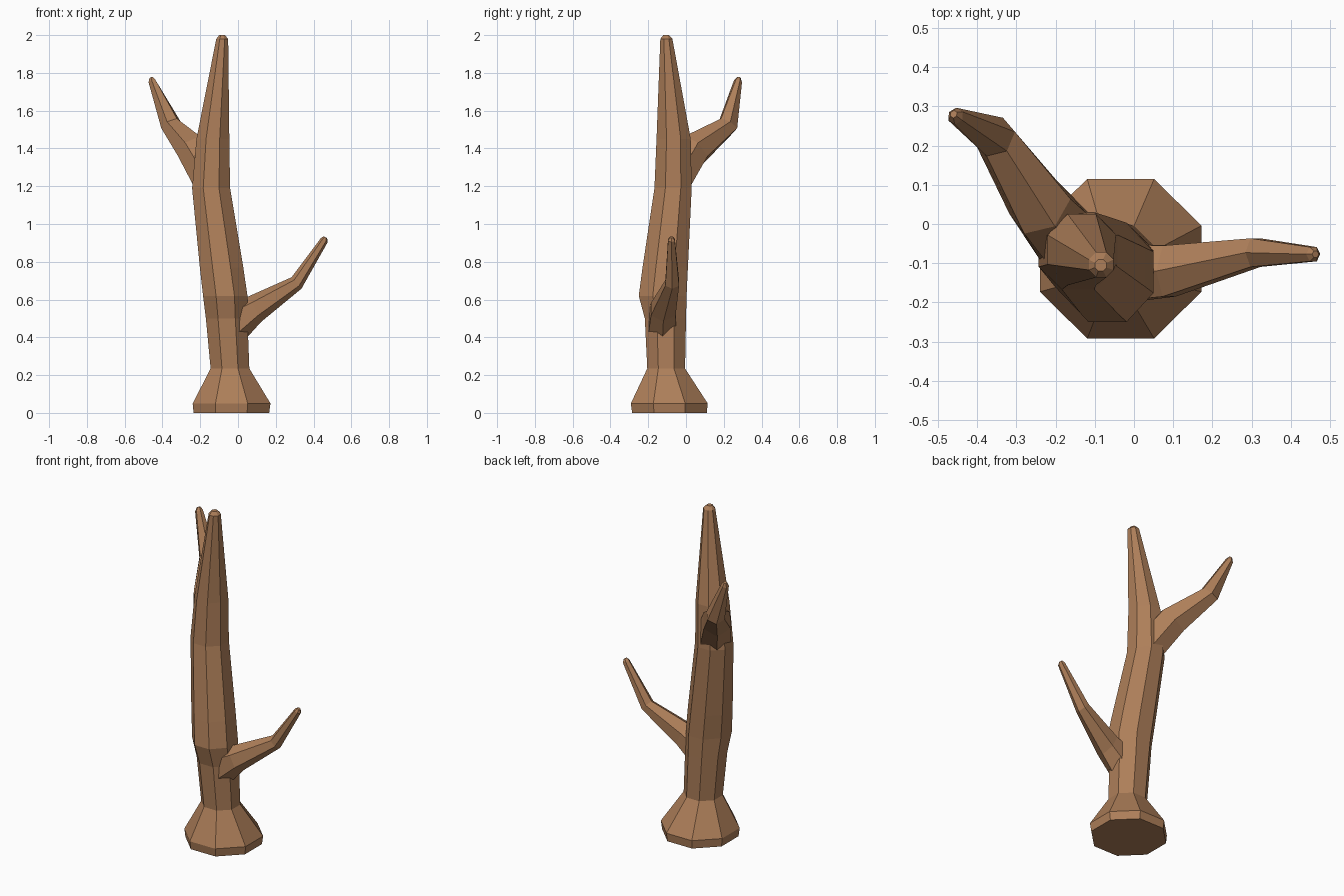
import bpy, bmesh, math
from mathutils import Vector

if "Cube" in bpy.data.objects:
    bpy.data.objects.remove(bpy.data.objects["Cube"])

bark = bpy.data.materials.new("bark")
bark.diffuse_color = (0.42, 0.21, 0.10, 1)
bark.use_nodes = True
bark.node_tree.nodes["Principled BSDF"].inputs["Base Color"].default_value = bark.diffuse_color


def loft(name, rings):
    """Skin a list of equal-sized point rings and cap both ends."""
    bm = bmesh.new()
    vs = [[bm.verts.new(p) for p in r] for r in rings]
    n = len(vs[0])
    for a, b in zip(vs, vs[1:]):
        for i in range(n):
            j = (i + 1) % n
            bm.faces.new((a[i], a[j], b[j], b[i]))
    bm.faces.new(vs[0][::-1])
    bm.faces.new(vs[-1])
    bmesh.ops.recalc_face_normals(bm, faces=bm.faces)
    me = bpy.data.meshes.new(name)
    bm.to_mesh(me)
    bm.free()
    me.materials.append(bark)
    ob = bpy.data.objects.new(name, me)
    bpy.context.collection.objects.link(ob)
    return ob


def trunk_ring(z, x0, x1, y0, y1):
    """Octagon filling the given x and y range at height z."""
    k = 0.5 / math.cos(math.pi / 8)
    return [Vector(((x0 + x1) / 2 + k * (x1 - x0) * math.cos(a),
                    (y0 + y1) / 2 + k * (y1 - y0) * math.sin(a), z))
            for a in [math.pi / 8 + i * math.pi / 4 for i in range(8)]]


def branch_ring(center, axis, side, rise):
    """Hexagon across the axis, with half width and half height."""
    t = Vector(axis).normalized()
    s = t.cross(Vector((0, 0, 1))).normalized()
    u = s.cross(t)
    return [Vector(center) + s * side * math.cos(a) + u * rise * math.sin(a)
            for a in [math.pi / 6 + i * math.pi / 3 for i in range(6)]]


# Trunk with flared foot and tapered top
trunk = loft("tree_trunk", [trunk_ring(*r) for r in (
    (0.00, -0.235, 0.165, -0.285, 0.110),
    (0.05, -0.240, 0.172, -0.292, 0.115),
    (0.235, -0.145, 0.060, -0.205, -0.005),
    (0.50, -0.170, 0.050, -0.218, 0.000),
    (0.62, -0.185, 0.050, -0.250, 0.003),
    (0.77, -0.202, 0.028, -0.230, 0.010),
    (1.19, -0.243, -0.042, -0.167, 0.030),
    (1.45, -0.220, -0.046, -0.156, 0.025),
    (1.98, -0.115, -0.052, -0.136, -0.072),
    (2.00, -0.100, -0.070, -0.120, -0.090))])

# Lower branch, to the right
low = loft("lower_branch", [branch_ring(*r) for r in (
    ((-0.03, -0.125, 0.47), (1, 0, 0.6), 0.085, 0.11),
    ((0.09, -0.12, 0.55), (1, 0, 0.5), 0.075, 0.075),
    ((0.31, -0.073, 0.688), (1, 0, 0.85), 0.042, 0.04),
    ((0.457, -0.077, 0.915), (0.6, 0, 1), 0.021, 0.021),
    ((0.463, -0.077, 0.93), (0.6, 0, 1), 0.010, 0.010))])

# Upper branch, to the back left
top = loft("upper_branch", [branch_ring(*r) for r in (
    ((-0.15, -0.06, 1.24), (-0.6, 0.6, 1), 0.10, 0.10),
    ((-0.24, 0.045, 1.395), (-0.6, 0.8, 0.9), 0.085, 0.095),
    ((-0.355, 0.222, 1.525), (-0.6, 0.7, 1.3), 0.055, 0.058),
    ((-0.455, 0.275, 1.755), (-0.4, 0.25, 1), 0.022, 0.022),
    ((-0.46, 0.28, 1.775), (-0.4, 0.25, 1), 0.010, 0.010))])

# Merge the branches into the trunk
bpy.context.view_layer.objects.active = trunk
trunk.select_set(True)
for b in (low, top):
    m = trunk.modifiers.new("merge", 'BOOLEAN')
    m.operation = 'UNION'
    m.solver = 'EXACT'
    m.object = b
    bpy.ops.object.modifier_apply(modifier=m.name)
    bpy.data.objects.remove(b)
trunk.name = "bare_tree"
